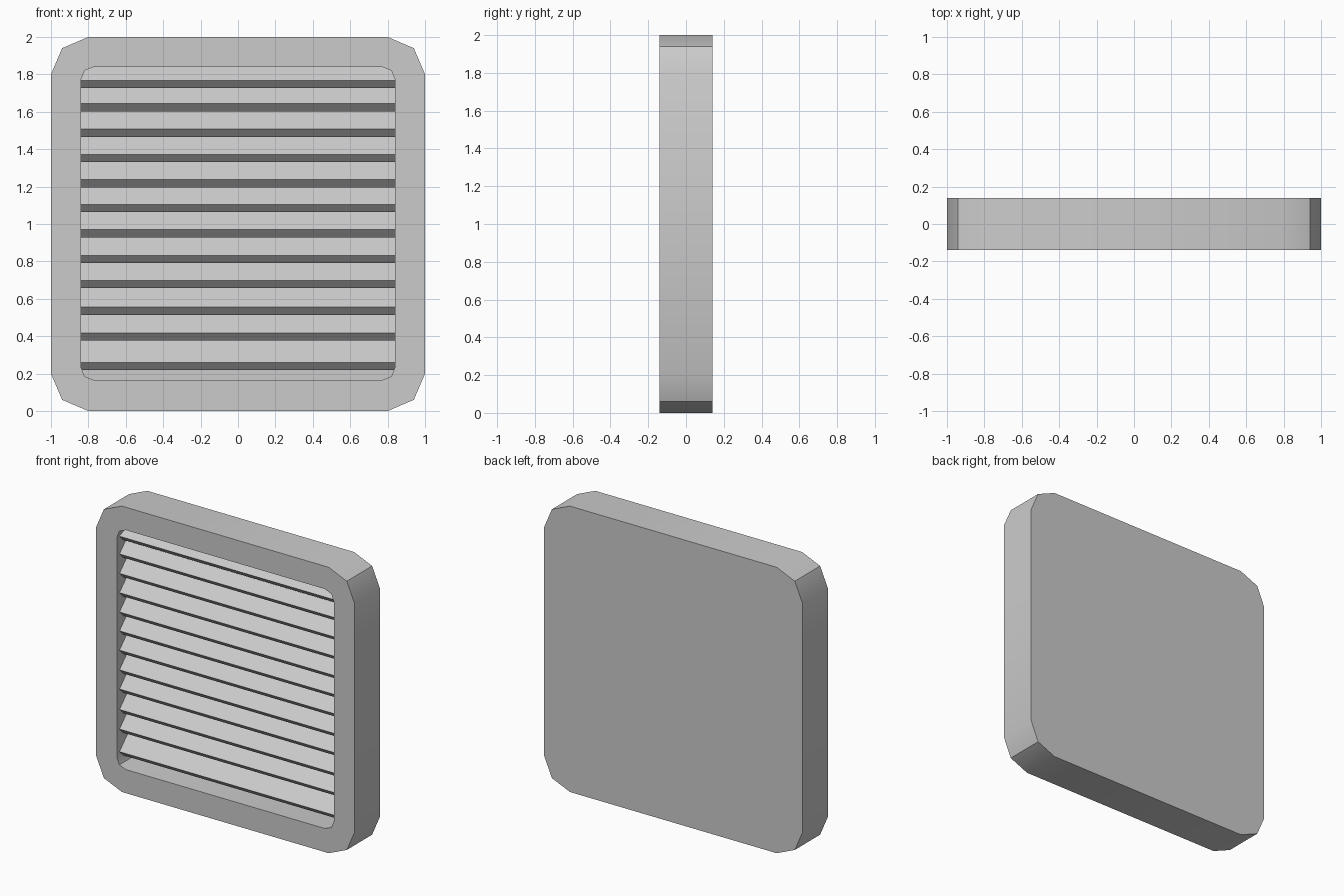
import bpy, bmesh, math

if "Cube" in bpy.data.objects:
    bpy.data.objects.remove(bpy.data.objects["Cube"])

D = 0.14          # half depth of the frame


def outline(x, z0, z1, small, big):
    """Rectangle whose corners are each cut by two extra edges."""
    corner = [(x, z0 + big), (x - small, z0 + small), (x - big, z0)]
    low = corner + [(-a, b) for a, b in reversed(corner)]
    return low + [(a, z0 + z1 - b) for a, b in reversed(low)]


def finish(name, bm, smooth=False):
    mesh = bpy.data.meshes.new(name)
    bm.to_mesh(mesh)
    bm.free()
    obj = bpy.data.objects.new(name, mesh)
    bpy.context.collection.objects.link(obj)
    if smooth:
        bpy.ops.object.select_all(action='DESELECT')
        bpy.context.view_layer.objects.active = obj
        obj.select_set(True)
        bpy.ops.object.shade_smooth_by_angle(angle=math.radians(30))
    return obj


# Frame: front rim, outer wall, inner wall and a single closed back
bm = bmesh.new()


def ring(points, y):
    return [bm.verts.new((x, y, z)) for x, z in points]


def bridge(a, b):
    n = len(a)
    for i in range(n):
        j = (i + 1) % n
        bm.faces.new((a[i], a[j], b[j], b[i]))


outer = outline(1.0, 0.0, 2.0, 0.06, 0.20)
inner = outline(0.84, 0.165, 1.84, 0.02, 0.07)
back_outer, front_outer = ring(outer, D), ring(outer, -D)
front_inner, back_inner = ring(inner, -D), ring(inner, D - 0.001)
bridge(back_outer, front_outer)
bridge(front_outer, front_inner)
bridge(front_inner, back_inner)
back = bm.faces.new(back_outer)
bmesh.ops.recalc_face_normals(bm, faces=bm.faces)
back.normal_update()
if back.normal.y < 0:
    bmesh.ops.reverse_faces(bm, faces=bm.faces)
finish("vent_frame", bm, True)

# Louvre slats: tilted boards, low at the front and rising to the back
tops = [0.26, 0.418, 0.555, 0.698, 0.832, 0.97,
        1.105, 1.237, 1.372, 1.507, 1.643, 1.767]
T, RISE = 0.041, 0.20
profile = [(0, 0), (RISE, RISE), (RISE + T, RISE - T), (T, -T)]
for k, top in enumerate(tops):
    bm = bmesh.new()
    sides = [[bm.verts.new((x, -0.11 + y, top + z)) for y, z in profile]
             for x in (-0.845, 0.845)]
    bridge(*sides)
    for s in sides:
        bm.faces.new(s)
    bmesh.ops.recalc_face_normals(bm, faces=bm.faces)
    finish(f"louvre_slat_{k + 1}", bm)
